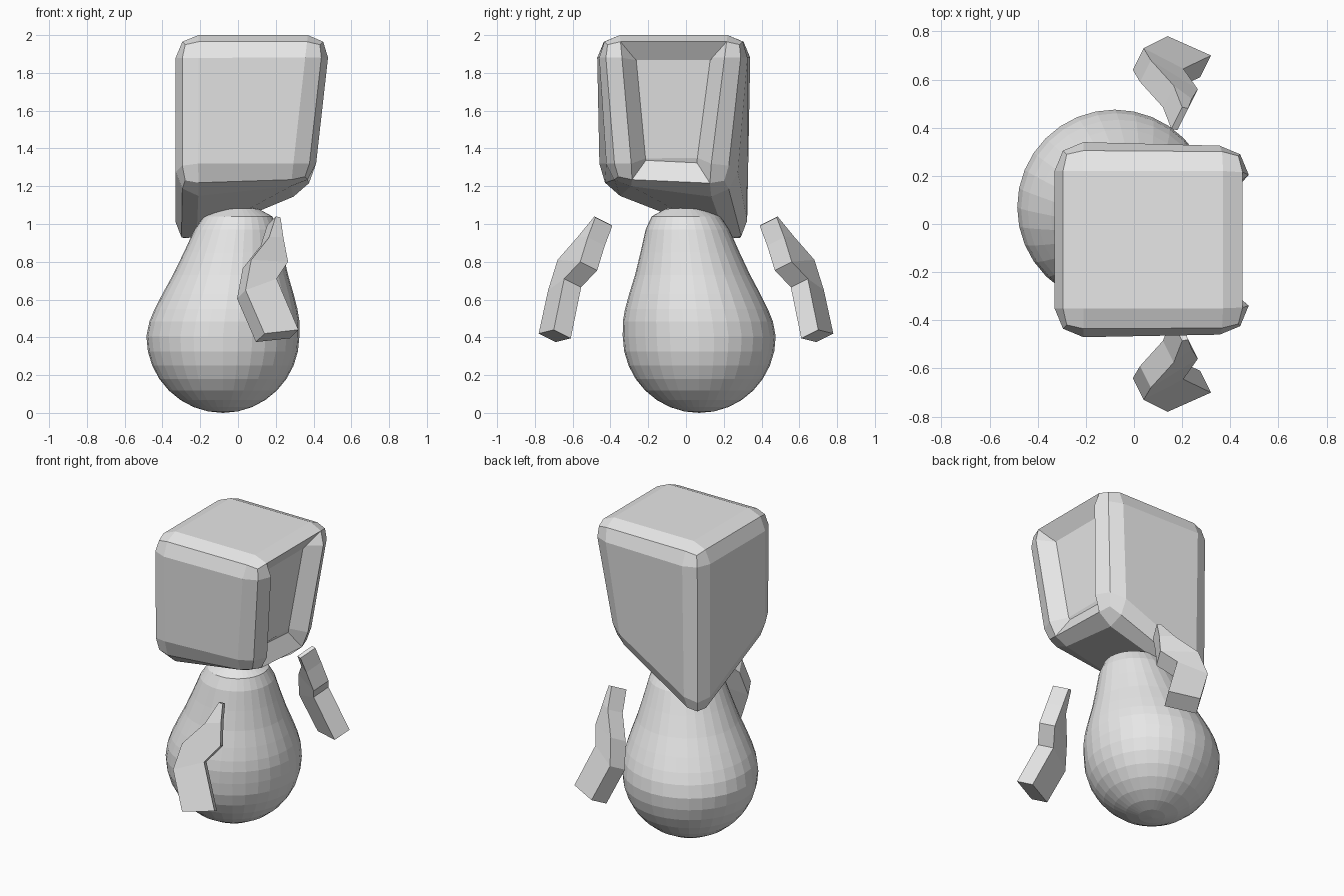
import bpy, bmesh, math
from mathutils import Vector

if "Cube" in bpy.data.objects:
    bpy.data.objects.remove(bpy.data.objects["Cube"])

grey = bpy.data.materials.new("plain_grey")
grey.diffuse_color = (0.8, 0.8, 0.8, 1)
grey.use_nodes = True
grey.node_tree.nodes["Principled BSDF"].inputs["Base Color"].default_value = grey.diffuse_color


def finish(name, bm):
    bmesh.ops.recalc_face_normals(bm, faces=bm.faces[:])
    me = bpy.data.meshes.new(name)
    bm.to_mesh(me)
    bm.free()
    me.materials.append(grey)
    ob = bpy.data.objects.new(name, me)
    bpy.context.collection.objects.link(ob)
    return ob


# Body: pear shape made of rings, leaning slightly towards the neck
R, SEG = 0.405, 32
profile = [(R - R * math.cos(a), R * math.sin(a))
           for a in [math.pi * i / 16 for i in range(1, 10)]]
profile += [(0.55, .378), (0.63, .347), (0.73, .305), (0.85, .262),
            (0.97, .222), (1.04, .182), (1.08, .11)]


def centre(z):
    t = min(1, max(0, (z - 0.42) / 0.62))
    return -0.08 * (1 - t), 0.07 * (1 - t)


bm = bmesh.new()
rings = []
for z, r in profile:
    cx, cy = centre(z)
    rings.append([bm.verts.new((cx + r * math.cos(2 * math.pi * i / SEG),
                                cy + r * math.sin(2 * math.pi * i / SEG), z))
                  for i in range(SEG)])
bottom = bm.verts.new((-0.08, 0.07, 0))
top = bm.verts.new((0, 0, 1.095))
for i in range(SEG):
    j = (i + 1) % SEG
    for a, b in zip(rings, rings[1:]):
        bm.faces.new((a[i], a[j], b[j], b[i]))
    bm.faces.new((bottom, rings[0][j], rings[0][i]))
    bm.faces.new((top, rings[-1][i], rings[-1][j]))
finish("body", bm)

# Head: bevelled block with one low rear corner and a recessed face on +x
bm = bmesh.new()
bmesh.ops.create_cube(bm, size=2)
lower = {(-1, -1): (-0.33, -0.47, 1.2), (1, -1): (0.40, -0.40, 1.2),
         (1, 1): (0.40, 0.24, 1.2), (-1, 1): (-0.33, 0.34, 0.82)}
for v in bm.verts:
    sx, sy, sz = (round(c) for c in v.co)
    if sz < 0:
        v.co = lower[(sx, sy)]
    else:
        v.co = (0.49 if sx > 0 else -0.33, 0.34 if sy > 0 else -0.47, 2.0)
bmesh.ops.bevel(bm, geom=bm.edges[:], offset=0.12, offset_type='OFFSET',
                segments=2, profile=0.5, affect='EDGES', clamp_overlap=True)
bmesh.ops.recalc_face_normals(bm, faces=bm.faces[:])
bm.normal_update()
panel = max(bm.faces, key=lambda f: f.normal.x * f.calc_area())
edges = sorted(panel.edges, key=lambda e: (e.verts[0].co.z + e.verts[1].co.z))
recess = [panel]
for e in (edges[0], edges[-1]):
    recess += [f for f in e.link_faces if f is not panel]
bmesh.ops.inset_region(bm, faces=recess, thickness=0.075, depth=-0.09,
                       use_even_offset=True, use_boundary=True)
finish("head", bm)

# Arms: bent flat blades, thickened inwards and mirrored across y
left = [(.20, -.485, 1.04), (.165, -.575, .93), (.07, -.68, .81),
        (.04, -.73, .65), (.14, -.78, .42)]
right = [(.225, -.48, 1.035), (.24, -.52, .93), (.265, -.56, .80),
         (.205, -.645, .71), (.32, -.70, .44)]
thick = Vector((-.045, .09, -.045))
for side, name in ((1, "front_arm"), (-1, "rear_arm")):
    bm = bmesh.new()
    sections = []
    for a, b in zip(left, right):
        a, b = Vector(a), Vector(b)
        ring = []
        for p in (a, b, b + thick, a + thick):
            ring.append(bm.verts.new((p.x, p.y * side, p.z)))
        sections.append(ring)
    for a, b in zip(sections, sections[1:]):
        for i in range(4):
            j = (i + 1) % 4
            bm.faces.new((a[i], a[j], b[j], b[i]))
    bm.faces.new(sections[0])
    bm.faces.new(sections[-1])
    finish(name, bm)
